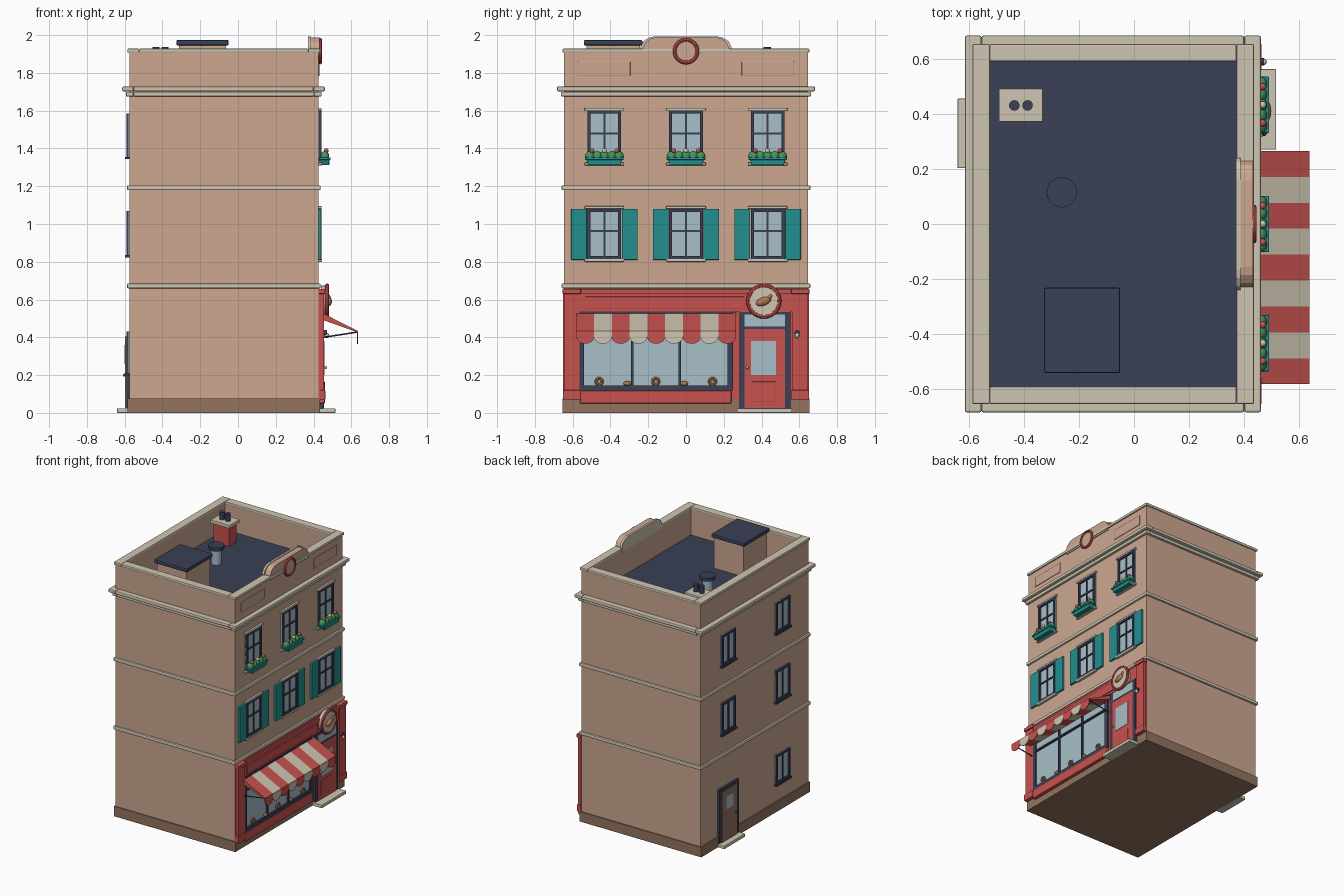
import bpy, bmesh, math
from mathutils import Matrix, Vector

cube = bpy.data.objects.get("Cube")
if cube:
    bpy.data.objects.remove(cube, do_unlink=True)


def colour(name, code):
    rgb = [int(code[i:i + 2], 16) / 255 for i in (0, 2, 4)]
    lin = [c / 12.92 if c < 0.04045 else ((c + 0.055) / 1.055) ** 2.4 for c in rgb] + [1]
    m = bpy.data.materials.new(name)
    m.use_nodes = True
    m.diffuse_color = lin
    m.node_tree.nodes["Principled BSDF"].inputs["Base Color"].default_value = lin
    return m


WALL = colour("tan wall", "CCA790")
PLINTH = colour("brown plinth", "927460")
CREAM = colour("cream stone", "CFC6B2")
RED = colour("shop red", "C9524F")
NAVY = colour("dark navy", "3A4056")
GLASS = colour("pale glass", "A9BFC8")
TEAL = colour("teal paint", "22908F")
GREEN = colour("leaf green", "46955A")
BREAD = colour("bread brown", "B07A50")


def finish(name, bm, mat, bevel=0, smooth=False):
    bmesh.ops.recalc_face_normals(bm, faces=bm.faces)
    me = bpy.data.meshes.new(name)
    bm.to_mesh(me)
    bm.free()
    me.materials.append(mat)
    ob = bpy.data.objects.new(name, me)
    bpy.context.collection.objects.link(ob)
    if bevel:
        mod = ob.modifiers.new("bevel", 'BEVEL')
        mod.width, mod.segments = bevel, 2
    if smooth:
        bpy.ops.object.select_all(action='DESELECT')
        ob.select_set(True)
        bpy.context.view_layer.objects.active = ob
        bpy.ops.object.shade_smooth_by_angle(angle=math.radians(40))
    return ob


def box(name, mat, x, y, z, bevel=0):
    bm = bmesh.new()
    size = [abs(r[1] - r[0]) for r in (x, y, z)]
    mid = [(r[1] + r[0]) / 2 for r in (x, y, z)]
    bmesh.ops.create_cube(bm, size=1, matrix=Matrix.Translation(mid) @ Matrix.Diagonal(size + [1]))
    return finish(name, bm, mat, bevel)


def prism(name, mat, points, axis, lo, hi, bevel=0):
    """Extrude a profile, given in the two other axes, along one axis."""
    bm = bmesh.new()
    verts = []
    for p in points:
        co = list(p)
        co.insert(axis, lo)
        verts.append(bm.verts.new(co))
    face = bm.faces.new(verts)
    new = bmesh.ops.extrude_face_region(bm, geom=[face])["geom"]
    shift = Vector((0, 0, 0))
    shift[axis] = hi - lo
    bmesh.ops.translate(bm, vec=shift, verts=[v for v in new if isinstance(v, bmesh.types.BMVert)])
    return finish(name, bm, mat, bevel)


def cylinder(name, mat, start, end, radius, sides=24):
    a, b = Vector(start), Vector(end)
    rot = (b - a).to_track_quat('Z', 'Y').to_matrix().to_4x4()
    bm = bmesh.new()
    bmesh.ops.create_cone(bm, cap_ends=True, segments=sides, radius1=radius, radius2=radius,
                          depth=(b - a).length, matrix=Matrix.Translation((a + b) / 2) @ rot)
    return finish(name, bm, mat, smooth=True)


def ball(name, mat, pos, size, tilt=0):
    bm = bmesh.new()
    m = Matrix.Translation(pos) @ Matrix.Rotation(tilt, 4, 'X') @ Matrix.Diagonal(list(size) + [1])
    bmesh.ops.create_uvsphere(bm, u_segments=12, v_segments=8, radius=1, matrix=m)
    return finish(name, bm, mat, smooth=True)


def hoop(name, mat, pos, radius, tube):
    bpy.ops.mesh.primitive_torus_add(major_radius=radius, minor_radius=tube, major_segments=32, minor_segments=8,
                                     location=pos, rotation=(0, math.pi / 2, 0))
    ob = bpy.context.object
    ob.name = name
    ob.data.materials.append(mat)
    bpy.ops.object.shade_smooth_by_angle()


def ring(name, mat, x, y, z, wide, bevel=0):
    """Rectangular ring round the roof edge, as four mitre-free sides."""
    for i in (0, 1):
        s = 1 - 2 * i
        box(name + "_end", mat, (x[i], x[i] + s * wide), y, z, bevel)
        box(name + "_side", mat, (x[0] + wide, x[1] - wide), (y[i], y[i] + s * wide), z, bevel)


def window(name, face, out, yc, z, half, cross=True, bar=0.016):
    """Framed window on a wall at x = face, looking along out (+1 or -1)."""
    deep = (face - out * 0.01, face + out * 0.016)
    box(name + "_glass", GLASS, (face, face + out * 0.005), (yc - half, yc + half), z)
    for s in (-1, 1):
        box(name + "_jamb", NAVY, deep, (yc + s * half, yc + s * (half - bar)), z)
    for zz in ((z[0], z[0] + bar), (z[1] - bar, z[1])):
        box(name + "_rail", NAVY, deep, (yc - half, yc + half), zz)
    thin = (face, face + out * 0.012)
    box(name + "_mullion", NAVY, thin, (yc - 0.005, yc + 0.005), z)
    if cross:
        zm = z[0] + (z[1] - z[0]) * 0.56
        box(name + "_crossbar", NAVY, thin, (yc - half, yc + half), (zm - 0.005, zm + 0.005))


# Main walls, plinth, roof deck and parapet
BACK, FACE, SIDE = -0.575, 0.425, 0.645
box("walls", WALL, (BACK, FACE), (-SIDE, SIDE), (0.01, 1.7))
box("plinth", PLINTH, (BACK - 0.01, FACE + 0.01), (-SIDE - 0.008, SIDE + 0.008), (0, 0.075))
box("roof_deck", NAVY, (BACK + 0.03, FACE - 0.03), (-0.62, 0.62), (1.69, 1.712))
ring("parapet", WALL, (BACK, FACE), (-SIDE, SIDE), (1.7, 1.91), 0.05)
ring("coping", CREAM, (BACK - 0.011, FACE + 0.01), (-0.653, 0.653), (1.907, 1.928), 0.063, 0.005)
for z in (0.672, 1.192):
    box("string_course", CREAM, (BACK - 0.013, FACE + 0.013), (-0.659, 0.659), (z - 0.013, z + 0.013), 0.007)
ring("lower_cornice", CREAM, (BACK - 0.018, FACE + 0.018), (-0.663, 0.663), (1.675, 1.7), 0.04, 0.006)
ring("upper_cornice", CREAM, (BACK - 0.038, FACE + 0.035), (-0.683, 0.683), (1.702, 1.728), 0.06, 0.007)

# Parapet panels and crest
for s in (-1, 1):
    y0, y1, z0, z1 = s * 0.295, s * 0.572, 1.783, 1.86
    box("parapet_panel", WALL, (FACE, FACE + 0.006), (y0, y1), (z0, z1), 0.003)
half = [(0.24, 1.9), (0.24, 1.94), (0.225, 1.968), (0.195, 1.987), (0.165, 1.993)]
crest = half + [(-y, z) for y, z in reversed(half)]
prism("crest_back", CREAM, crest, 0, 0.37, 0.386)
prism("crest_front", WALL, [(y * 0.95, z - 0.005) for y, z in crest], 0, 0.386, 0.431)
cylinder("crest_disc", WALL, (0.42, 0, 1.915), (0.437, 0, 1.915), 0.06, 32)
hoop("crest_ring", RED, (0.435, 0, 1.915), 0.06, 0.01)

# Roof hatch, chimney and vent
box("hatch_walls", WALL, (-0.312, -0.063), (-0.527, -0.243), (1.7, 1.945))
box("hatch_roof", NAVY, (-0.326, -0.05), (-0.541, -0.231), (1.945, 1.974), 0.007)
box("chimney", RED, (-0.475, -0.345), (0.385, 0.477), (1.7, 1.86))
box("chimney_cap", CREAM, (-0.49, -0.33), (0.37, 0.491), (1.855, 1.882), 0.004)
for x in (-0.434, -0.386):
    cylinder("chimney_pot", NAVY, (x, 0.43, 1.88), (x, 0.43, 1.936), 0.019, 16)
cylinder("vent_pipe", GLASS, (-0.262, 0.115, 1.7), (-0.262, 0.115, 1.83), 0.036)
cylinder("vent_cap", NAVY, (-0.262, 0.115, 1.825), (-0.262, 0.115, 1.85), 0.055)

# Street windows with shutters or flower boxes
for yc in (-0.432, 0, 0.432):
    for z, shutters in (((0.815, 1.08), True), ((1.325, 1.6), False)):
        window("street_window", FACE, 1, yc, z, 0.089)
        box("window_head", CREAM, (FACE, 0.443), (yc - 0.105, yc + 0.105), (z[1], z[1] + 0.015), 0.004)
        box("window_sill", CREAM, (FACE, 0.446), (yc - 0.105, yc + 0.105), (z[0] - 0.015, z[0]), 0.004)
        if shutters:
            for s in (-1, 1):
                box("shutter", TEAL, (FACE, 0.441), (yc + s * 0.093, yc + s * 0.176), (0.81, 1.08), 0.003)
    trough = [(yc - 0.085, 1.312), (yc + 0.085, 1.312), (yc + 0.096, 1.345), (yc - 0.096, 1.345)]
    prism("flower_box", TEAL, trough, 0, 0.43, 0.484, 0.004)
    box("flower_box_rim", TEAL, (0.43, 0.49), (yc - 0.102, yc + 0.102), (1.339, 1.352), 0.004)
    for i in range(5):
        ball("leaves", GREEN, (0.459, yc + (i - 2) * 0.038, 1.358), (0.024, 0.027, 0.028))
    for i, mat in enumerate((RED, CREAM, RED)):
        ball("flower", mat, (0.467, yc + (i - 1) * 0.066, 1.388), (0.013, 0.013, 0.013))

# Back windows and door
for yc, z in ((-0.325, (0.21, 0.43)), (-0.325, (0.835, 1.07)), (0.325, (0.835, 1.07)),
              (-0.325, (1.355, 1.585)), (0.325, (1.355, 1.585))):
    window("back_window", BACK, -1, yc, z, 0.082, False)
    box("back_sill", NAVY, (BACK, BACK - 0.022), (yc - 0.09, yc + 0.09), (z[0] - 0.012, z[0]))
box("back_door_frame", NAVY, (BACK, BACK - 0.016), (0.21, 0.445), (0.02, 0.43))
box("back_door", PLINTH, (BACK, BACK - 0.022), (0.235, 0.42), (0.025, 0.405))
box("back_door_glass", GLASS, (BACK, BACK - 0.025), (0.285, 0.37), (0.26, 0.36))
ball("back_door_knob", NAVY, (BACK - 0.026, 0.255, 0.2), (0.008, 0.008, 0.008))
box("back_step", CREAM, (BACK, -0.64), (0.203, 0.455), (0, 0.024), 0.003)

# Shopfront surround
box("shop_backing", RED, (FACE, 0.436), (-0.65, 0.65), (0.075, 0.655))
for s in (-1, 1):
    box("pilaster", RED, (FACE, 0.454), (s * 0.565, s * 0.645), (0.075, 0.645))
    box("pilaster_cap", RED, (FACE, 0.463), (s * 0.557, s * 0.653), (0.63, 0.657), 0.004)
    box("pilaster_base", RED, (FACE, 0.462), (s * 0.558, s * 0.652), (0.07, 0.12), 0.004)
box("fascia", RED, (FACE, 0.448), (-0.565, 0.565), (0.535, 0.635))
box("fascia_panel", RED, (FACE, 0.455), (-0.535, 0.31), (0.55, 0.615), 0.003)
box("stall_riser", RED, (FACE, 0.46), (-0.56, 0.24), (0.05, 0.118), 0.005)

# Display window
box("display_glass", GLASS, (FACE, 0.44), (-0.555, 0.235), (0.125, 0.53))
for y in (-0.553, -0.285, -0.033, 0.234):
    wide = 0.014 if abs(y) > 0.2 and y != -0.285 else 0.006
    box("display_mullion", NAVY, (FACE, 0.453), (y - wide, y + wide), (0.12, 0.535))
for z, h in ((0.13, 0.014), (0.43, 0.006), (0.528, 0.01)):
    box("display_rail", NAVY, (FACE, 0.454), (-0.565, 0.246), (z - h, z + h))
for i in range(5):
    y = -0.46 + i * 0.15
    if i % 2:
        ball("bread_roll", BREAD, (0.449, y, 0.156), (0.01, 0.022, 0.012))
    else:
        hoop("ring_bun", BREAD, (0.448, y, 0.166), 0.016, 0.008)

# Shop door and step
box("door_frame", NAVY, (FACE, 0.452), (0.283, 0.552), (0.02, 0.535))
box("door_leaf", RED, (FACE, 0.456), (0.31, 0.525), (0.025, 0.445))
box("door_glass", GLASS, (FACE, 0.459), (0.343, 0.477), (0.2, 0.38))
box("door_panel", RED, (FACE, 0.46), (0.343, 0.477), (0.06, 0.165), 0.003)
box("door_fanlight", GLASS, (FACE, 0.455), (0.31, 0.525), (0.458, 0.52))
ball("door_knob", CREAM, (0.464, 0.325, 0.24), (0.008, 0.008, 0.008))
box("front_step", CREAM, (FACE, 0.515), (0.27, 0.562), (0, 0.024), 0.003)
cylinder("lamp_bracket", NAVY, (0.45, 0.588, 0.425), (0.472, 0.588, 0.425), 0.014, 12)
ball("lamp", CREAM, (0.47, 0.588, 0.41), (0.012, 0.012, 0.014))

# Striped awning with scalloped edge and stays
WIDE = 0.094
for i in range(9):
    y = -0.581 + i * WIDE
    mat = CREAM if i % 2 else RED
    prism("awning_stripe", mat, [(0.44, 0.532), (0.635, 0.434), (0.635, 0.426), (0.44, 0.495)], 1, y, y + WIDE)
    arc = [(y + WIDE / 2 * (1 - math.cos(a)), 0.402 - 0.036 * math.sin(a))
           for a in (math.pi * k / 10 for k in range(11))]
    prism("awning_scallop", mat, [(y + WIDE, 0.43), (y, 0.43)] + arc, 0, 0.631, 0.636)
for y in (-0.57, 0.254):
    cylinder("awning_stay", NAVY, (0.44, y, 0.398), (0.632, y, 0.428), 0.004, 8)

# Round hanging sign with a loaf
cylinder("sign_disc", CREAM, (0.44, 0.412, 0.592), (0.478, 0.412, 0.592), 0.082, 32)
hoop("sign_ring", RED, (0.472, 0.412, 0.592), 0.082, 0.011)
ball("sign_loaf", BREAD, (0.48, 0.41, 0.59), (0.018, 0.042, 0.022), 0.35)
ball("sign_loaf_tip", BREAD, (0.48, 0.442, 0.612), (0.01, 0.018, 0.01), 0.9)
